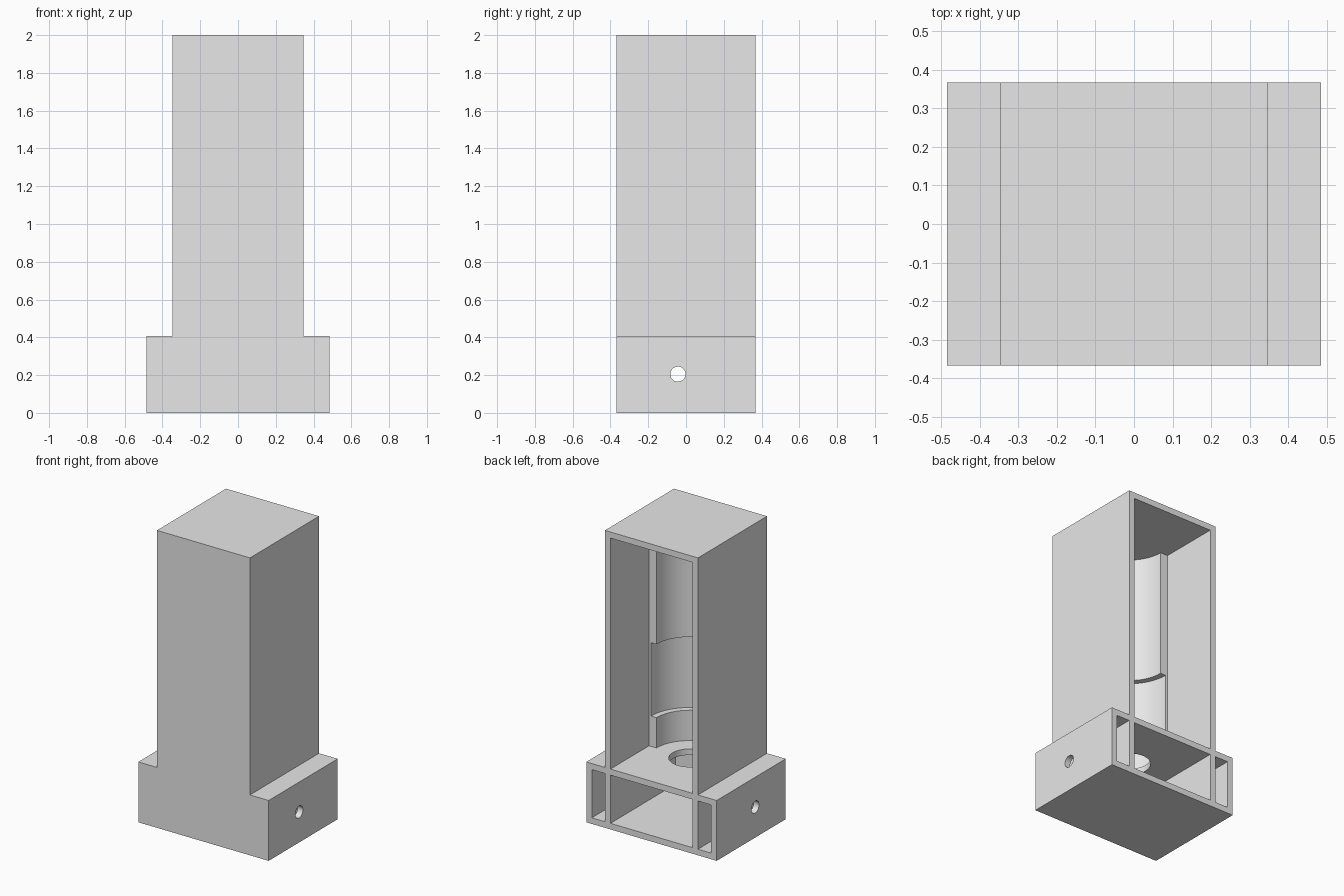
import bpy
import bmesh
from math import radians, pi
from mathutils import Matrix, Vector

cube = bpy.data.objects.get("Cube")
if cube:
    bpy.data.objects.remove(cube, do_unlink=True)

WALL = 0.041
TOWER_X, BASE_X, DEPTH = 0.346, 0.485, 0.367   # half sizes
BASE_H, HEIGHT = 0.406, 2.0
AXIS_Y = -0.043                                # centre of the round channel


def mesh_object(name, bm):
    bmesh.ops.recalc_face_normals(bm, faces=bm.faces)
    mesh = bpy.data.meshes.new(name)
    bm.to_mesh(mesh)
    bm.free()
    obj = bpy.data.objects.new(name, mesh)
    bpy.context.collection.objects.link(obj)
    return obj


def box(name, x, y, z):
    bm = bmesh.new()
    size = [b - a for a, b in (x, y, z)]
    mid = Vector([(a + b) / 2 for a, b in (x, y, z)])
    bmesh.ops.create_cube(bm, size=1, matrix=Matrix.Translation(mid) @ Matrix.Diagonal((*size, 1)))
    return mesh_object(name, bm)


def cylinder(name, radius, length, centre, turn=0.0):
    bm = bmesh.new()
    bmesh.ops.create_cone(bm, cap_ends=True, segments=64, radius1=radius, radius2=radius, depth=length,
                          matrix=Matrix.Translation(centre) @ Matrix.Rotation(turn, 4, "Y"))
    return mesh_object(name, bm)


def upright(name, radius, low, high):
    return cylinder(name, radius, high - low, (0, AXIS_Y, (low + high) / 2))


# Outer body: tower on a wider base, as one extruded profile
bm = bmesh.new()
half = [(BASE_X, 0), (BASE_X, BASE_H), (TOWER_X, BASE_H), (TOWER_X, HEIGHT)]
outline = half + [(-x, z) for x, z in reversed(half)]
face = bm.faces.new([bm.verts.new((x, -DEPTH, z)) for x, z in outline])
pushed = bmesh.ops.extrude_face_region(bm, geom=[face])["geom"]
bmesh.ops.translate(bm, vec=(0, 2 * DEPTH, 0), verts=[v for v in pushed if isinstance(v, bmesh.types.BMVert)])
housing = mesh_object("housing", bm)

# Cavities open to the back
inner = TOWER_X - WALL
front = WALL - DEPTH
back = DEPTH + 0.1
base_z = (WALL, BASE_H - WALL)
top = HEIGHT - WALL
cutters = [
    box("tower_cavity", (-inner, inner), (AXIS_Y, back), (BASE_H, top)),
    box("base_cavity", (-inner, inner), (front, back), base_z),
    box("left_side_cavity", (TOWER_X, BASE_X - WALL), (front, back), base_z),
    box("right_side_cavity", (WALL - BASE_X, -TOWER_X), (front, back), base_z),
    # Round channel with a wider middle, then the floor opening and the cross hole
    upright("channel", 0.25, BASE_H, top),
    upright("channel_middle", 0.29, 0.61, 1.103),
    upright("floor_opening", 0.13, 0.3, 0.5),
    cylinder("cross_hole", 0.04, 1.2, (0, AXIS_Y, 0.205), pi / 2),
]
for cutter in cutters:
    mod = housing.modifiers.new(cutter.name, "BOOLEAN")
    mod.operation = "DIFFERENCE"
    mod.solver = "EXACT"
    mod.object = cutter
    cutter.hide_render = True

# Bake the cuts and drop the cutters
bpy.context.view_layer.update()
cut = bpy.data.meshes.new_from_object(housing.evaluated_get(bpy.context.evaluated_depsgraph_get()))
housing.modifiers.clear()
housing.data = cut
for cutter in cutters:
    bpy.data.objects.remove(cutter, do_unlink=True)

# Plain grey plastic
grey = bpy.data.materials.new("light_grey")
grey.use_nodes = True
colour = (0.8, 0.8, 0.8, 1)
grey.diffuse_color = colour
grey.node_tree.nodes["Principled BSDF"].inputs["Base Color"].default_value = colour
housing.data.materials.clear()
housing.data.materials.append(grey)

bpy.ops.object.select_all(action="DESELECT")
housing.select_set(True)
bpy.context.view_layer.objects.active = housing
bpy.ops.object.shade_smooth_by_angle(angle=radians(30))
